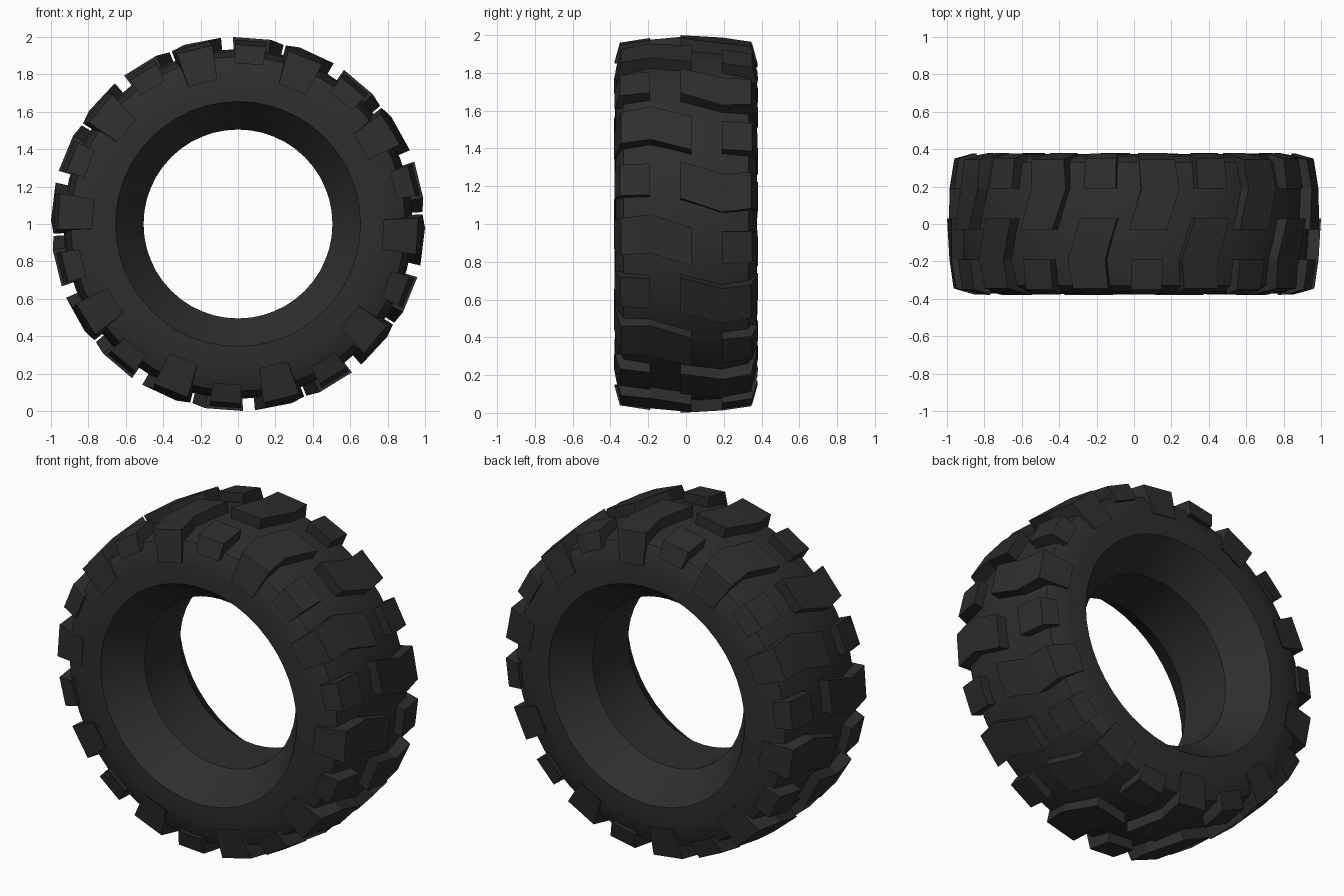
import bpy, bmesh
from math import radians, sin, cos, pi

cube = bpy.data.objects.get("Cube")
if cube:
    bpy.data.objects.remove(cube, do_unlink=True)

rubber = bpy.data.materials.new("black_rubber")
rubber.use_nodes = True
COLOUR = (0.027, 0.027, 0.027, 1)
rubber.diffuse_color = COLOUR
shader = rubber.node_tree.nodes["Principled BSDF"]
shader.inputs["Base Color"].default_value = COLOUR
shader.inputs["Roughness"].default_value = 0.9

SEGMENTS = 48
PITCH = 36          # degrees between matching blocks
BACK_PHASE = 6.7    # turn of the back row against the front row


def polar(radius, degrees, y):
    a = radians(degrees)
    return (radius * cos(a), y, 1 + radius * sin(a))


def finish(bm, name, angle):
    bmesh.ops.recalc_face_normals(bm, faces=bm.faces)
    mesh = bpy.data.meshes.new(name)
    bm.to_mesh(mesh)
    bm.free()
    mesh.materials.append(rubber)
    obj = bpy.data.objects.new(name, mesh)
    bpy.context.collection.objects.link(obj)
    bpy.ops.object.select_all(action="DESELECT")
    obj.select_set(True)
    bpy.context.view_layer.objects.active = obj
    bpy.ops.object.shade_smooth_by_angle(angle=radians(angle))
    return obj


def make_body():
    # half profile (y, radius) from tread centre to the inner bore, then mirrored
    half = [(0, .935), (.2, .925), (.33, .895), (.36, .83), (.372, .76),
            (.375, .655), (.17, .505)]
    loop = half + [(-y, r) for y, r in reversed(half[1:])]
    bm = bmesh.new()
    rings = [[bm.verts.new(polar(r, 360 * i / SEGMENTS, y)) for y, r in loop]
             for i in range(SEGMENTS)]
    n = len(loop)
    for i in range(SEGMENTS):
        a, b = rings[i], rings[(i + 1) % SEGMENTS]
        for j in range(n):
            k = (j + 1) % n
            bm.faces.new((a[j], a[k], b[k], b[j]))
    finish(bm, "tyre_body", 30)


def add_block(bm, stations, turn, front):
    # station: top y, top radius, base y, base radius, centre angle, half width
    rows = []
    for y_top, r_top, y_base, r_base, mid, half in stations:
        row = []
        for r, y, side in ((r_top, y_top, -half), (r_top, y_top, half),
                           (r_base, y_base, half), (r_base, y_base, -half)):
            angle = mid + side + turn
            if front:
                row.append(bm.verts.new(polar(r, angle, -y)))
            else:
                row.append(bm.verts.new(polar(r, BACK_PHASE - angle, y)))
        rows.append(row)
    for a, b in zip(rows, rows[1:]):
        for j in range(4):
            k = (j + 1) % 4
            bm.faces.new((a[j], a[k], b[k], b[j]))
    bm.faces.new(rows[0])
    bm.faces.new(rows[-1])


def make_row(name, stations, front):
    bm = bmesh.new()
    for i in range(360 // PITCH):
        add_block(bm, stations, i * PITCH, front)
    finish(bm, name, 10)


# bent blocks that run from past the centre line down the sidewall
LONG = [(-.03, 1.0, -.03, .9, -7, 5.8),
        (.19, .988, .19, .88, -3, 6),
        (.345, .965, .38, .78, -4, 5.8)]
# small shoulder blocks between them
SHORT = [(.19, .985, .19, .88, 14, 5),
         (.35, .96, .378, .86, 14, 5)]

make_body()
for front in (True, False):
    prefix = "front" if front else "back"
    make_row(prefix + "_long_tread_blocks", LONG, front)
    make_row(prefix + "_shoulder_blocks", SHORT, front)
